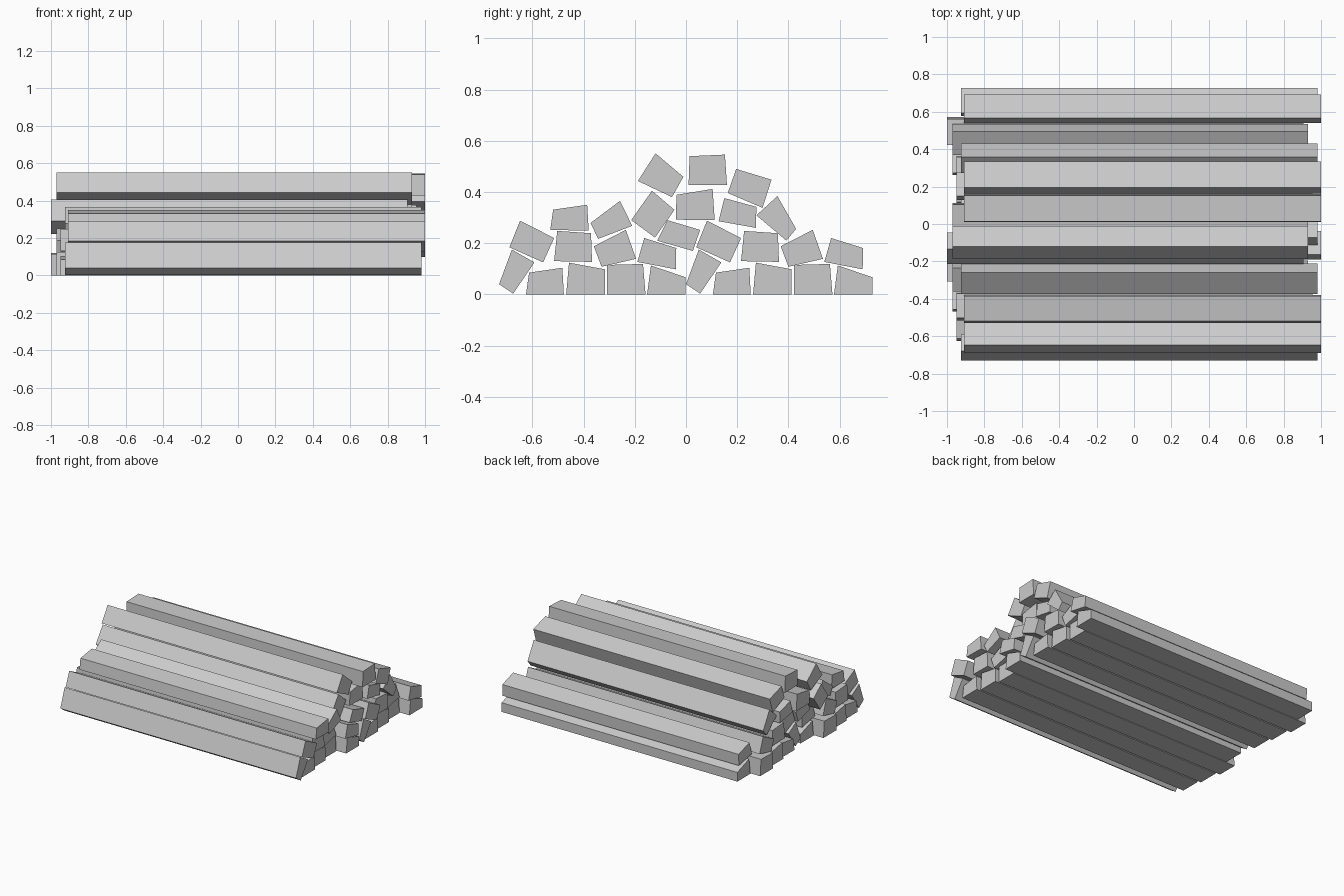
import bpy

# Lengthwise placements (x start, x end) used by the beams
A, B, C, D, E = (-.925, .98), (-.91, 1.0), (-.97, .93), (-1.0, .905), (-.95, .955)


def beam(name, span, pts, shift=0.0):
    """Four-sided beam: a y-z profile extruded along x."""
    n = len(pts)
    verts = [(x, y + shift, z) for x in span for y, z in pts]
    faces = [tuple(range(n))[::-1], tuple(range(n, 2 * n))]
    faces += [(i, (i + 1) % n, n + (i + 1) % n, n + i) for i in range(n)]
    me = bpy.data.meshes.new(name)
    me.from_pydata(verts, [], faces)
    ob = bpy.data.objects.new(name, me)
    bpy.context.collection.objects.link(ob)


# Lower two layers: this bundle appears twice, side by side
bundle = [
    (A, [(-.73, .04), (-.675, .003), (-.592, .125), (-.68, .175)]),
    (E, [(-.625, 0), (-.477, 0), (-.483, .104), (-.613, .085)]),
    (C, [(-.468, 0), (-.317, 0), (-.317, .098), (-.457, .124)]),
    (D, [(-.308, 0), (-.158, 0), (-.168, .119), (-.308, .115)]),
    (A, [(-.152, 0), (-.002, 0), (-.002, .067), (-.137, .113)]),
    (B, [(-.69, .184), (-.558, .125), (-.515, .22), (-.648, .288)]),
    (E, [(-.515, .13), (-.367, .127), (-.371, .239), (-.503, .248)]),
    (C, [(-.36, .188), (-.33, .108), (-.195, .139), (-.235, .252)]),
    (B, [(-.19, .127), (-.04, .098), (-.038, .181), (-.163, .22)]),
]
for side, shift in (("left", 0), ("right", .73)):
    for i, (span, pts) in enumerate(bundle):
        beam(f"lower_beam_{side}_{i + 1}", span, pts, shift)

# Upper layers, heaped towards the middle
upper = [
    (A, [(-.113, .21), (.027, .17), (.055, .252), (-.073, .29)]),
    (B, [(-.53, .252), (-.38, .249), (-.386, .35), (-.519, .331)]),
    (A, [(-.373, .279), (-.343, .217), (-.21, .268), (-.258, .365)]),
    (D, [(-.214, .29), (-.121, .222), (-.045, .33), (-.133, .405)]),
    (C, [(-.04, .292), (.112, .29), (.104, .412), (-.037, .389)]),
    (E, [(.127, .286), (.273, .26), (.275, .342), (.15, .376)]),
    (A, [(.275, .309), (.392, .21), (.43, .256), (.357, .384)]),
    (C, [(-.188, .443), (-.055, .38), (-.01, .459), (-.119, .551)]),
    (B, [(.01, .427), (.16, .427), (.152, .546), (.014, .54)]),
    (B, [(.163, .396), (.299, .338), (.334, .448), (.196, .49)]),
]
for i, (span, pts) in enumerate(upper):
    beam(f"upper_beam_{i + 1}", span, pts)
